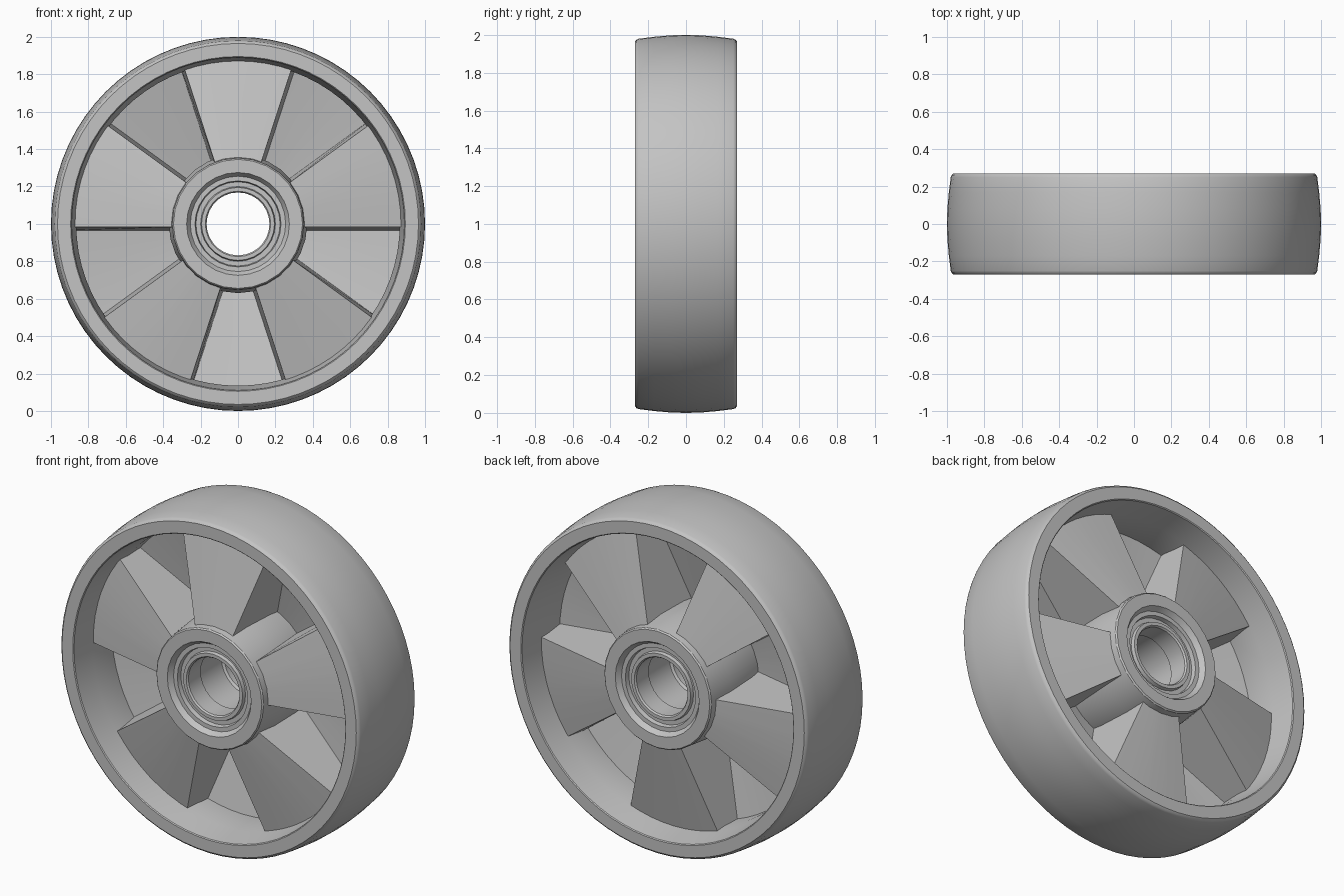
import bpy, bmesh
from math import sin, cos, pi, radians

if "Cube" in bpy.data.objects:
    bpy.data.objects.remove(bpy.data.objects["Cube"], do_unlink=True)

grey = bpy.data.materials.new("plain grey")
grey.use_nodes = True
colour = (0.55, 0.55, 0.55, 1)
grey.diffuse_color = colour
grey.node_tree.nodes["Principled BSDF"].inputs["Base Color"].default_value = colour

CENTRE = 1.0   # axle height


def finish(name, bm, angle=30):
    bmesh.ops.recalc_face_normals(bm, faces=bm.faces)
    mesh = bpy.data.meshes.new(name)
    bm.to_mesh(mesh)
    bm.free()
    mesh.materials.append(grey)
    ob = bpy.data.objects.new(name, mesh)
    ob.location.z = CENTRE
    bpy.context.collection.objects.link(ob)
    bpy.ops.object.select_all(action='DESELECT')
    ob.select_set(True)
    bpy.context.view_layer.objects.active = ob
    bpy.ops.object.shade_smooth_by_angle(angle=radians(angle))


def bridge(bm, rings):
    """Join closed rings of vertices, the last back to the first."""
    for a, b in zip(rings, rings[1:] + rings[:1]):
        for i in range(len(a)):
            j = (i + 1) % len(a)
            bm.faces.new((a[i], a[j], b[j], b[i]))


def lathe(name, half, segments):
    """Spin a front half profile of (radius, y), mirrored to the back, round the axle."""
    profile = half + [(r, -y) for r, y in reversed(half) if y]
    bm = bmesh.new()
    rings = [[bm.verts.new((r * cos(2 * pi * i / segments), y, r * sin(2 * pi * i / segments)))
              for i in range(segments)] for r, y in profile]
    bridge(bm, rings)
    finish(name, bm)


# Crowned tyre and rim: inner wall, front lip, rounded corner, tread
lathe("rim", [(0.865, -0.05), (0.872, -0.12), (0.89, -0.265), (0.895, -0.27),
              (0.965, -0.27), (0.975, -0.262), (0.98, -0.25),
              (0.99, -0.17), (0.998, -0.08), (1.0, 0)], 72)

# Hub: tapered barrel, flat end and a stepped bearing seat
lathe("hub", [(0.255, -0.06), (0.255, -0.24), (0.275, -0.27), (0.345, -0.27),
              (0.352, -0.262), (0.37, -0.1), (0.37, 0)], 28)

# Bearing: outer race, groove, inner race and through bore
lathe("bearing", [(0.18, -0.1), (0.168, -0.11), (0.168, -0.225), (0.175, -0.235),
                  (0.195, -0.235), (0.2, -0.215), (0.225, -0.215), (0.23, -0.24),
                  (0.26, -0.24), (0.26, -0.05)], 28)

# Corrugated web: ten sectors, standing forward and back in turn
SECTORS, THICK, INNER, OUTER = 10, 0.06, 0.31, 0.91


def web_ring(bm, r, front):
    """One edge loop of the front or back skin at radius r."""
    high = 0.22 - 0.22 * (r - 0.38)
    near, far = (-high, high - THICK) if front else (THICK - high, high)
    verts = []
    for k in range(SECTORS):
        step = 2 * pi / SECTORS
        raised = k % 2 == 0          # sector 0 is at the top and stands forward
        mid = pi / 2 + k * step
        y0, y1 = (near, far) if raised else (far, near)
        for t in (-0.25, 0, 0.25):
            a = mid + t * step
            verts.append(bm.verts.new((r * cos(a), y0, r * sin(a))))
        edge = mid + step / 2
        # Drafted wall, offset so both skins keep an even thickness
        offsets = (0.016, 0.034) if front else (-0.034, -0.016)
        if not raised:
            offsets = [-o for o in reversed(offsets)]
        for o, y in zip(offsets, (y0, y1)):
            verts.append(bm.verts.new((r * cos(edge) - o * sin(edge), y,
                                       r * sin(edge) + o * cos(edge))))
    return verts


bm = bmesh.new()
bridge(bm, [web_ring(bm, INNER, True), web_ring(bm, OUTER, True),
            web_ring(bm, OUTER, False), web_ring(bm, INNER, False)])
finish("web", bm, 20)
